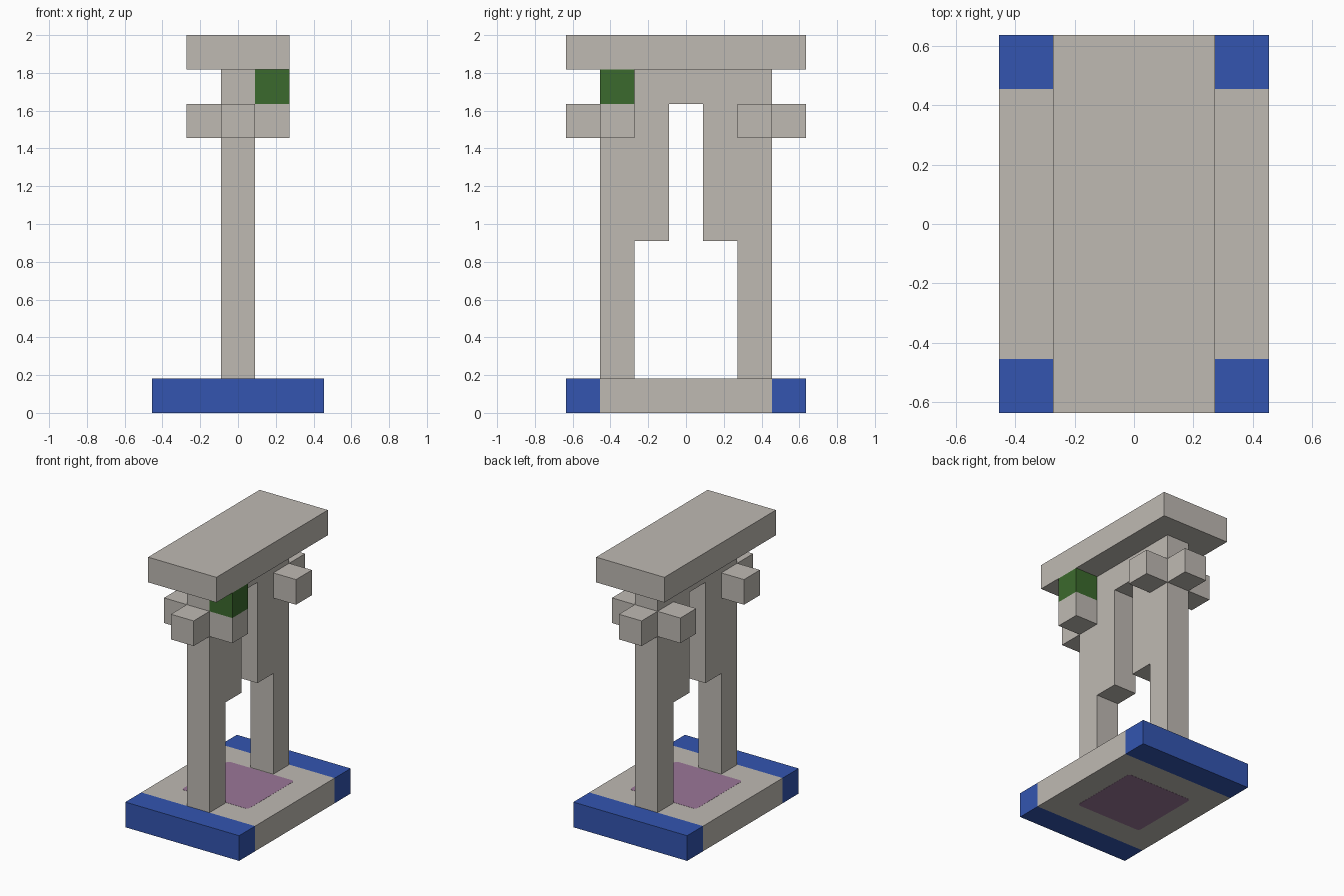
import bpy, bmesh, math

if "Cube" in bpy.data.objects:
    bpy.data.objects.remove(bpy.data.objects["Cube"], do_unlink=True)

U = 2 / 11  # side of one building block


def material(name, rgb):
    m = bpy.data.materials.new(name)
    m.use_nodes = True
    m.diffuse_color = (*rgb, 1)
    m.node_tree.nodes["Principled BSDF"].inputs["Base Color"].default_value = (*rgb, 1)
    return m


stone = material("pale stone", (0.52, 0.49, 0.45))
blue = material("blue", (0.033, 0.091, 0.434))
green = material("green", (0.044, 0.144, 0.026))
purple = material("dusty purple", (0.328, 0.184, 0.314))


def finish(name, bm, *mats):
    bmesh.ops.recalc_face_normals(bm, faces=bm.faces)
    mesh = bpy.data.meshes.new(name)
    bm.to_mesh(mesh)
    bm.free()
    for m in mats:
        mesh.materials.append(m)
    ob = bpy.data.objects.new(name, mesh)
    bpy.context.collection.objects.link(ob)
    return ob


def box(bm, size, center):
    """Add a box measured in blocks."""
    verts = bmesh.ops.create_cube(bm, size=U)["verts"]
    bmesh.ops.scale(bm, verts=verts, vec=size)
    bmesh.ops.translate(bm, verts=verts, vec=[c * U for c in center])


def prism(name, points, depth, mat):
    """Extrude a closed outline along a vector."""
    bm = bmesh.new()
    face = bm.faces.new([bm.verts.new(p) for p in points])
    new = bmesh.ops.extrude_face_region(bm, geom=[face])["geom"]
    moved = [g for g in new if isinstance(g, bmesh.types.BMVert)]
    bmesh.ops.translate(bm, verts=moved, vec=depth)
    return finish(name, bm, mat)


# Base slab, cut across so both ends are blue
bm = bmesh.new()
box(bm, (5, 7, 1), (0, 0, 0.5))
for y in (-2.5, 2.5):
    bmesh.ops.bisect_plane(bm, geom=bm.verts[:] + bm.edges[:] + bm.faces[:],
                           plane_co=(0, y * U, 0), plane_no=(0, 1, 0))
for f in bm.faces:
    f.material_index = int(abs(f.calc_center_median().y) > 2.5 * U)
finish("base_slab", bm, stone, blue)

# Rounded purple panels on the top and underside of the base
half, radius = 1.46 * U, 0.02
outline = []
for corner in range(4):
    mid = math.radians(45 + 90 * corner)
    cx = math.copysign(half - radius, math.cos(mid))
    cy = math.copysign(half - radius, math.sin(mid))
    for step in range(5):
        a = mid + math.radians(22.5 * (step - 2))
        outline.append((cx + radius * math.cos(a), cy + radius * math.sin(a)))
for name, z in (("top_panel", U - 0.003), ("underside_panel", -0.001)):
    prism(name, [(x, y, z) for x, y in outline], (0, 0, 0.004), purple)

# Stepped arch: two legs thickening inwards and joined at the top
side = [(2.5, 10), (2.5, 1), (1.5, 1), (1.5, 5), (0.5, 5), (0.5, 9)]
profile = side + [(-y, z) for y, z in reversed(side)]
prism("arch", [(-U / 2, y * U, z * U) for y, z in profile], (U, 0, 0), stone)

# Roof slab
bm = bmesh.new()
box(bm, (3, 7, 1), (0, 0, 10.5))
finish("roof_slab", bm, stone)

# Three blocks around the head of each leg
for end, s in (("front", -1), ("back", 1)):
    for part, x, y in (("left", 1, 2), ("right", -1, 2), ("outer", 0, 3)):
        bm = bmesh.new()
        box(bm, (1, 1, 1), (x, s * y, 8.5))
        finish(f"{end}_{part}_block", bm, stone)

# Green block under the roof
bm = bmesh.new()
box(bm, (1, 1, 1), (1, -2, 9.5))
finish("green_block", bm, green)
